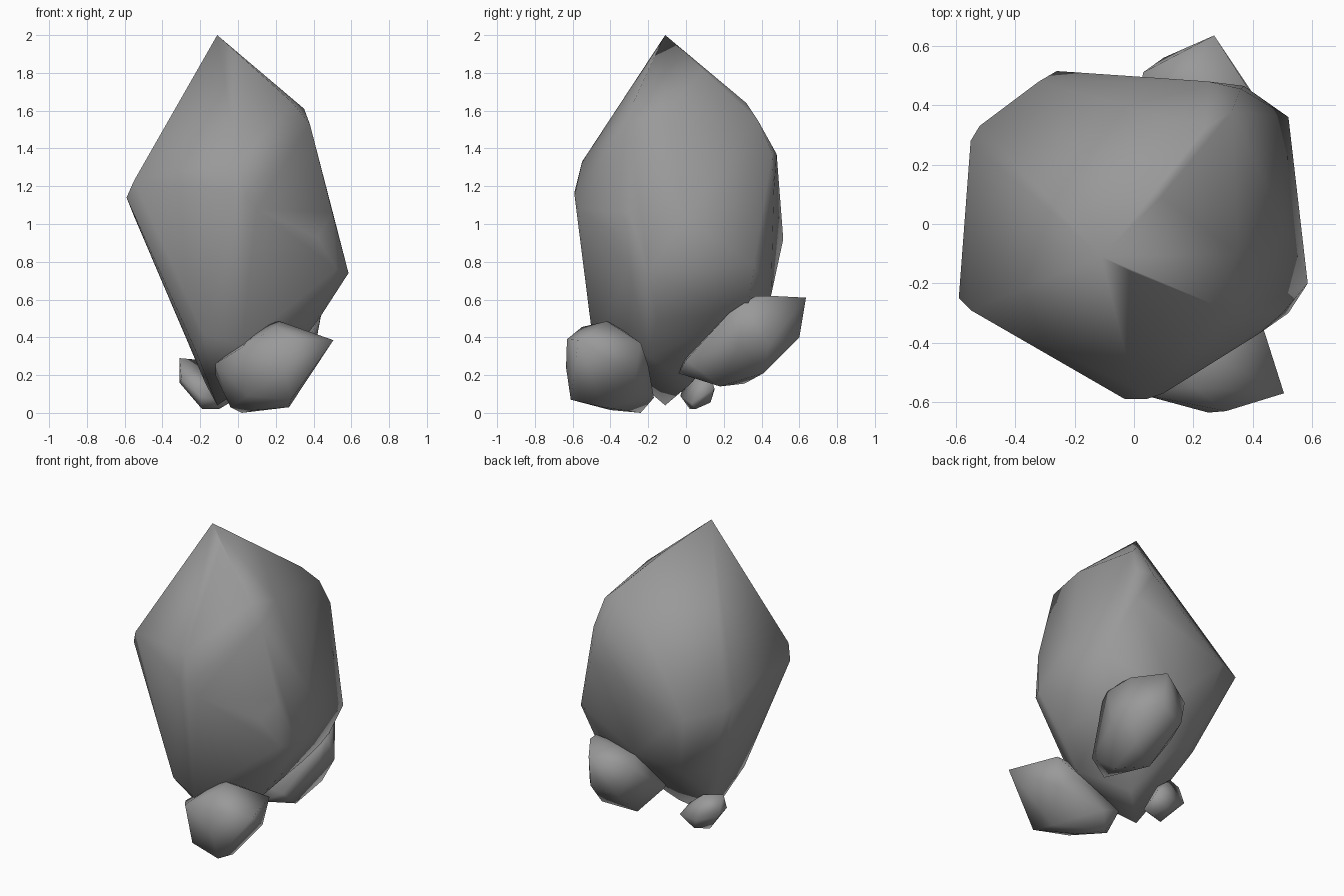
import bpy, bmesh

stone = bpy.data.materials.new("stone_grey")
stone.diffuse_color = (.32, .32, .32, 1)


def rock(name, points):
    """Smooth-shaded boulder: the convex hull of a few corner points."""
    bm = bmesh.new()
    for p in points:
        bm.verts.new(p)
    hull = bmesh.ops.convex_hull(bm, input=bm.verts[:])
    inner = {g for g in hull["geom_interior"] + hull["geom_unused"]
             if isinstance(g, bmesh.types.BMVert)}
    bmesh.ops.delete(bm, geom=list(inner), context='VERTS')
    bmesh.ops.recalc_face_normals(bm, faces=bm.faces[:])
    for f in bm.faces:
        f.smooth = True
    mesh = bpy.data.meshes.new(name)
    bm.to_mesh(mesh)
    bm.free()
    mesh.materials.append(stone)
    ob = bpy.data.objects.new(name, mesh)
    bpy.context.collection.objects.link(ob)
    return ob


# Large standing boulder: peak, shoulders, waist, tapering foot
rock("main_rock", [
    (-.11, -.11, 2.0), (-.01, -.16, 1.905), (.09, .09, 1.815),
    (.29, -.28, 1.64), (.35, -.10, 1.61), (.24, .32, 1.64),
    (.38, -.30, 1.53), (.33, .38, 1.55),
    (.25, .48, 1.37), (.36, .455, 1.38), (.37, .465, 1.17), (0, -.55, 1.33),
    (-.59, -.25, 1.14), (-.55, -.29, 1.23), (-.55, .28, 1.04), (-.52, .33, 1.01),
    (-.03, -.59, 1.17), (.04, -.59, 1.15), (.10, -.57, 1.08),
    (-.32, .48, .95), (-.26, .515, .92), (.50, -.30, 1.06), (.51, 0, 1.03),
    (.42, -.37, .93), (.585, -.20, .74), (.52, -.30, .76), (.52, .36, .78),
    (.43, -.15, .50), (.41, .32, .52), (.05, .45, .62), (-.2, .35, .52),
    (.02, -.49, .36), (-.18, -.42, .41), (-.22, -.30, .32), (-.31, .18, .48),
    (-.22, .09, .30), (-.17, -.05, .15), (-.11, -.11, .04), (.28, -.2, .3),
    (.04, .02, .15)])

# Small rock leaning at the front
rock("front_rock", [
    (.505, -.57, .385), (.22, -.42, .485), (.15, -.38, .47), (.40, -.24, .37),
    (.31, -.63, .39), (.25, -.635, .24), (.28, -.61, .07), (.27, -.44, .03),
    (.20, -.55, .455), (.37, -.27, .19), (.02, -.24, 0), (-.04, -.30, .03),
    (-.05, -.19, .15), (-.12, -.30, .20), (-.12, -.38, .26),
    (.03, -.45, .36), (.01, -.57, .34), (.05, -.55, .09), (.10, -.40, .015),
    (.10, -.17, .08), (.30, -.20, .25)])

# Medium rock at the back
rock("back_rock", [
    (.27, .635, .61), (.40, .37, .62), (.10, .38, .60), (.395, .44, .62),
    (.28, .60, .40), (.03, .51, .55), (.10, .56, .36), (.40, .44, .36),
    (.45, .29, .57), (.44, .23, .53), (.41, .28, .36), (.33, .41, .21),
    (.30, .18, .14), (.14, .31, .155), (.20, -.04, .21), (.10, 0, .30),
    (.33, 0, .28), (.02, .20, .30), (.02, .36, .35)])

# Pebble at the left
rock("left_pebble", [
    (-.31, .05, .29), (-.31, .10, .16), (-.30, 0, .18), (-.19, .02, .02),
    (-.10, .05, .02), (-.15, .13, .055), (-.06, .15, .13), (-.20, -.03, .09),
    (-.05, .03, .05), (-.10, .10, .20), (-.20, .10, .28), (-.18, .15, .12)])
